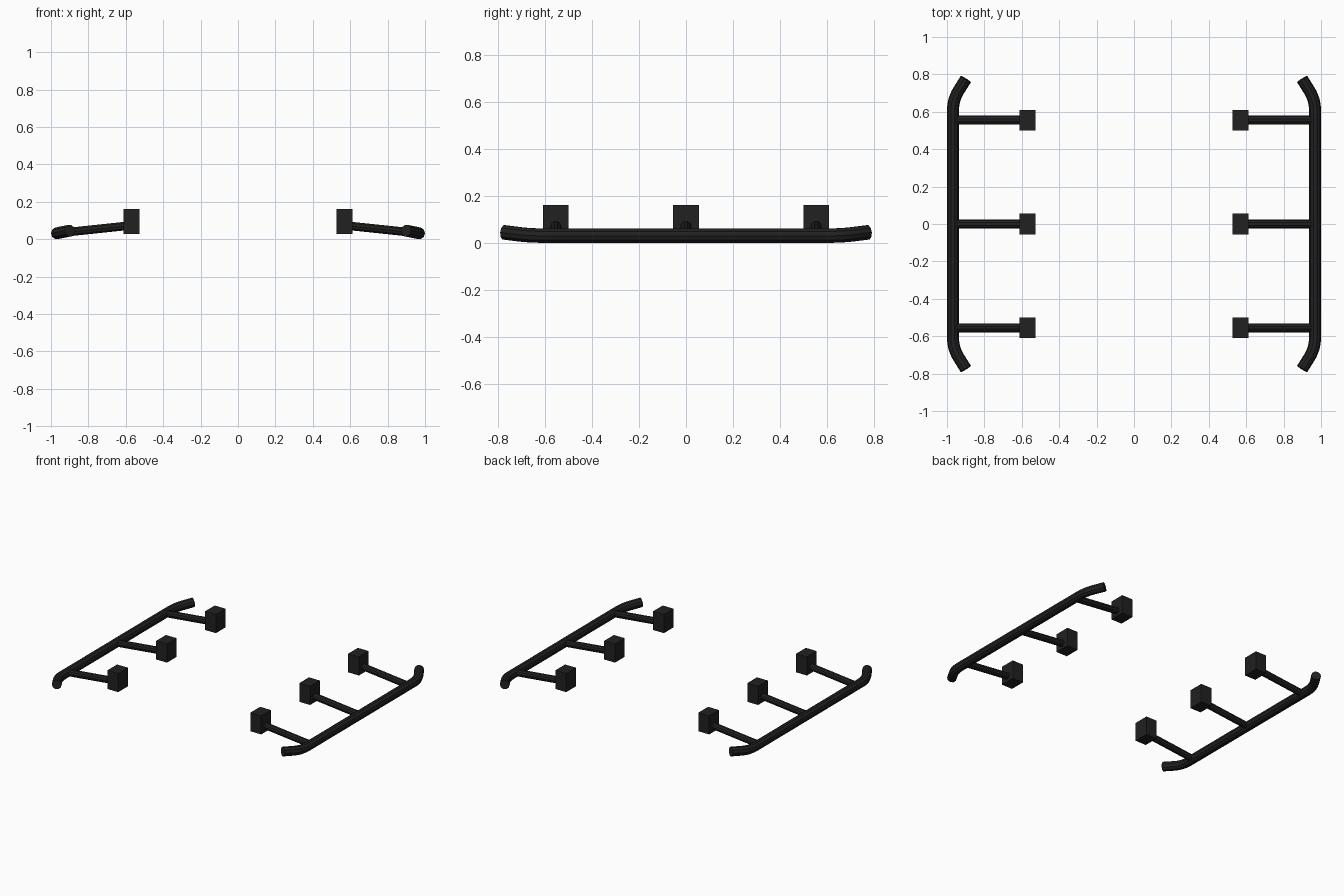
import bpy
from mathutils import Vector

cube = bpy.data.objects.get("Cube")
if cube:
    bpy.data.objects.remove(cube, do_unlink=True)

black = bpy.data.materials.new("satin_black")
black.use_nodes = True
colour = (0.015, 0.015, 0.016, 1)
black.diffuse_color = colour
black.node_tree.nodes["Principled BSDF"].inputs["Base Color"].default_value = colour

RAIL_X, RAIL_Z, RAIL_R = 0.968, 0.032, 0.032
BAR_R = 0.024
STATIONS = {"front": -0.555, "middle": 0.0, "rear": 0.555}


def tube(name, points, radius):
    """Capped round tube along a path, turned into a smooth mesh."""
    curve = bpy.data.curves.new(name, "CURVE")
    curve.dimensions = "3D"
    curve.bevel_depth = radius
    curve.bevel_resolution = 3
    curve.use_fill_caps = True
    spline = curve.splines.new("POLY")
    spline.points.add(len(points) - 1)
    for point, co in zip(spline.points, points):
        point.co = (*co, 1)
    obj = bpy.data.objects.new(name, curve)
    bpy.context.collection.objects.link(obj)
    bpy.ops.object.select_all(action="DESELECT")
    obj.select_set(True)
    bpy.context.view_layer.objects.active = obj
    bpy.ops.object.convert(target="MESH")
    obj = bpy.context.view_layer.objects.active
    obj.data.materials.clear()
    obj.data.materials.append(black)
    bpy.ops.object.shade_smooth_by_angle()
    return obj


def block(name, centre, size):
    bpy.ops.mesh.primitive_cube_add(size=1, location=centre)
    obj = bpy.context.object
    obj.name = name
    obj.scale = size
    bpy.ops.object.transform_apply(location=False, rotation=False, scale=True)
    obj.data.materials.append(black)


def rail_half(side):
    """Path from the start of a bend out to the tip of the rail."""
    corner = Vector((side * RAIL_X, 0.665, RAIL_Z))
    tip = Vector((side * 0.899, 0.775, 0.046))
    start = corner - Vector((0, 0.06, 0))
    end = corner + (tip - corner).normalized() * 0.06
    bend = [start.lerp(corner, t).lerp(corner.lerp(end, t), t)
            for t in (i / 6 for i in range(7))]
    return bend + [tip]


for label, side in (("left", 1), ("right", -1)):
    # Side rail with both ends bent inwards
    half = rail_half(side)
    mirrored = [Vector((p.x, -p.y, p.z)) for p in reversed(half)]
    tube(label + "_side_rail", mirrored + half, RAIL_R)

    # Support bars and mounting blocks
    for station, y in STATIONS.items():
        tube(f"{label}_{station}_support_bar",
             [(side * RAIL_X, y, RAIL_Z), (side * 0.58, y, 0.073)], BAR_R)
        block(f"{label}_{station}_mounting_block",
              (side * 0.569, y, 0.096), (0.086, 0.11, 0.134))
